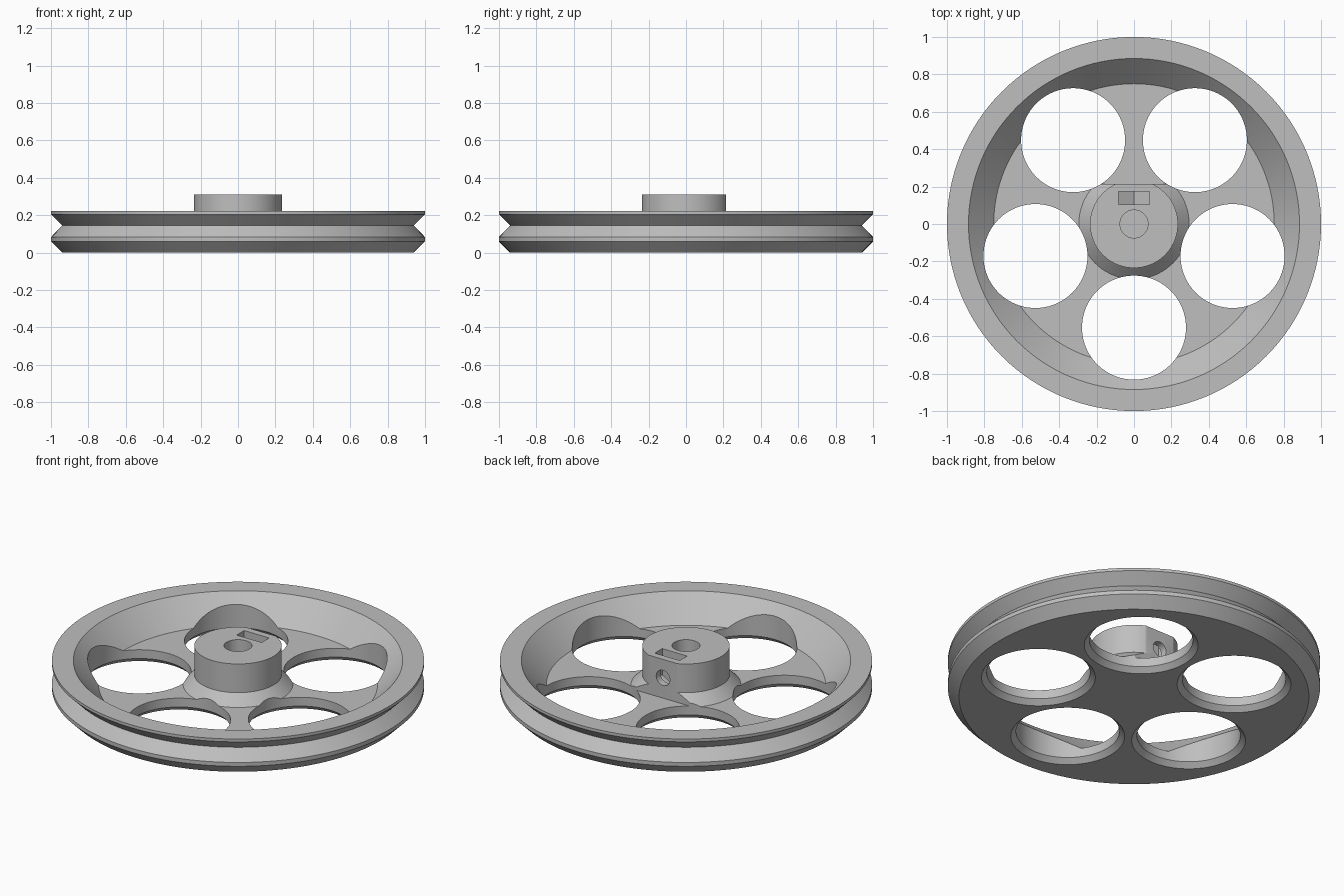
import bpy, bmesh, math
from mathutils import Matrix, Vector

cube = bpy.data.objects.get("Cube")
if cube:
    bpy.data.objects.remove(cube, do_unlink=True)

SEGMENTS = 128
grey = bpy.data.materials.new("plain grey")
grey.use_nodes = True
colour = (0.52, 0.52, 0.52, 1)
grey.diffuse_color = colour
grey.node_tree.nodes["Principled BSDF"].inputs["Base Color"].default_value = colour


def make_object(name, bm):
    bmesh.ops.recalc_face_normals(bm, faces=bm.faces[:])
    mesh = bpy.data.meshes.new(name)
    bm.to_mesh(mesh)
    bm.free()
    mesh.materials.append(grey)
    obj = bpy.data.objects.new(name, mesh)
    bpy.context.collection.objects.link(obj)
    return obj


def lathe(name, profile, centre=(0, 0, 0), steps=SEGMENTS, turn=None):
    """Spin an (r, z) profile that starts and ends on the axis."""
    bm = bmesh.new()
    verts = [bm.verts.new((r, 0, z)) for r, z in profile]
    edges = [bm.edges.new(pair) for pair in zip(verts, verts[1:])]
    bmesh.ops.spin(bm, geom=verts + edges, cent=(0, 0, 0), axis=(0, 0, 1),
                   angle=math.tau, steps=steps, use_duplicate=False)
    bmesh.ops.remove_doubles(bm, verts=bm.verts[:], dist=1e-5)
    if turn:
        bm.transform(turn)
    bm.transform(Matrix.Translation(centre))
    return make_object(name, bm)


def prism(name, outline, y0, y1):
    """Extrude an (x, z) outline along y."""
    bm = bmesh.new()
    face = bm.faces.new([bm.verts.new((x, y0, z)) for x, z in outline])
    new = bmesh.ops.extrude_face_region(bm, geom=[face])["geom"]
    bmesh.ops.translate(bm, vec=Vector((0, y1 - y0, 0)),
                        verts=[v for v in new if isinstance(v, bmesh.types.BMVert)])
    return make_object(name, bm)


def combine(obj, tool, operation="DIFFERENCE"):
    """Apply one boolean and remove the tool."""
    tool.hide_render = True
    mod = obj.modifiers.new("boolean", "BOOLEAN")
    mod.operation, mod.solver, mod.object = operation, "EXACT", tool
    bpy.context.view_layer.update()
    result = obj.evaluated_get(bpy.context.evaluated_depsgraph_get())
    mesh = bpy.data.meshes.new_from_object(result)
    obj.modifiers.clear()
    obj.data = mesh
    bpy.data.objects.remove(tool, do_unlink=True)


# Grooved rim and web
wheel = lathe("pulley_wheel", [
    (0, 0), (0.94, 0), (1, 0.06), (1, 0.083), (0.94, 0.145), (1, 0.205),
    (1, 0.222), (0.885, 0.222), (0.75, 0.08), (0, 0.08)])

# Hub with flared foot and a flat on the back
hub = lathe("hub", [(0, 0.04), (0.295, 0.04), (0.295, 0.08),
                    (0.235, 0.14), (0.235, 0.31), (0, 0.31)])
combine(hub, prism("flat_cutter", [(-0.5, -0.1), (0.5, -0.1), (0.5, 0.5), (-0.5, 0.5)],
                   0.215, 0.5))
combine(wheel, hub, "UNION")

# Five lightening holes, chamfered underneath
for i in range(5):
    a = math.radians(-90 + 72 * i)
    hole = lathe("hole_cutter", [(0, -0.02), (0.326, -0.02), (0.278, 0.028),
                                 (0.278, 0.4), (0, 0.4)],
                 (0.554 * math.cos(a), 0.554 * math.sin(a), 0), 96)
    combine(wheel, hole)

# Blind shaft bore
combine(wheel, lathe("bore_cutter", [(0, 0.06), (0.075, 0.06), (0.075, 0.5), (0, 0.5)],
                     steps=48))

# Nut slot with pointed floor
combine(wheel, prism("nut_cutter", [(-0.082, 0.5), (-0.082, 0.154), (0, 0.108),
                                    (0.082, 0.154), (0.082, 0.5)], 0.105, 0.175))

# Set screw hole from the flat to the bore
combine(wheel, lathe("screw_cutter", [(0, 0), (0.045, 0), (0.045, 0.4), (0, 0.4)],
                     (0, 0, 0.2), 32, Matrix.Rotation(-math.pi / 2, 4, "X")))

# Smooth curved walls, keep edges crisp
bpy.ops.object.select_all(action="DESELECT")
wheel.select_set(True)
bpy.context.view_layer.objects.active = wheel
bpy.ops.object.shade_smooth_by_angle(angle=math.radians(25))
